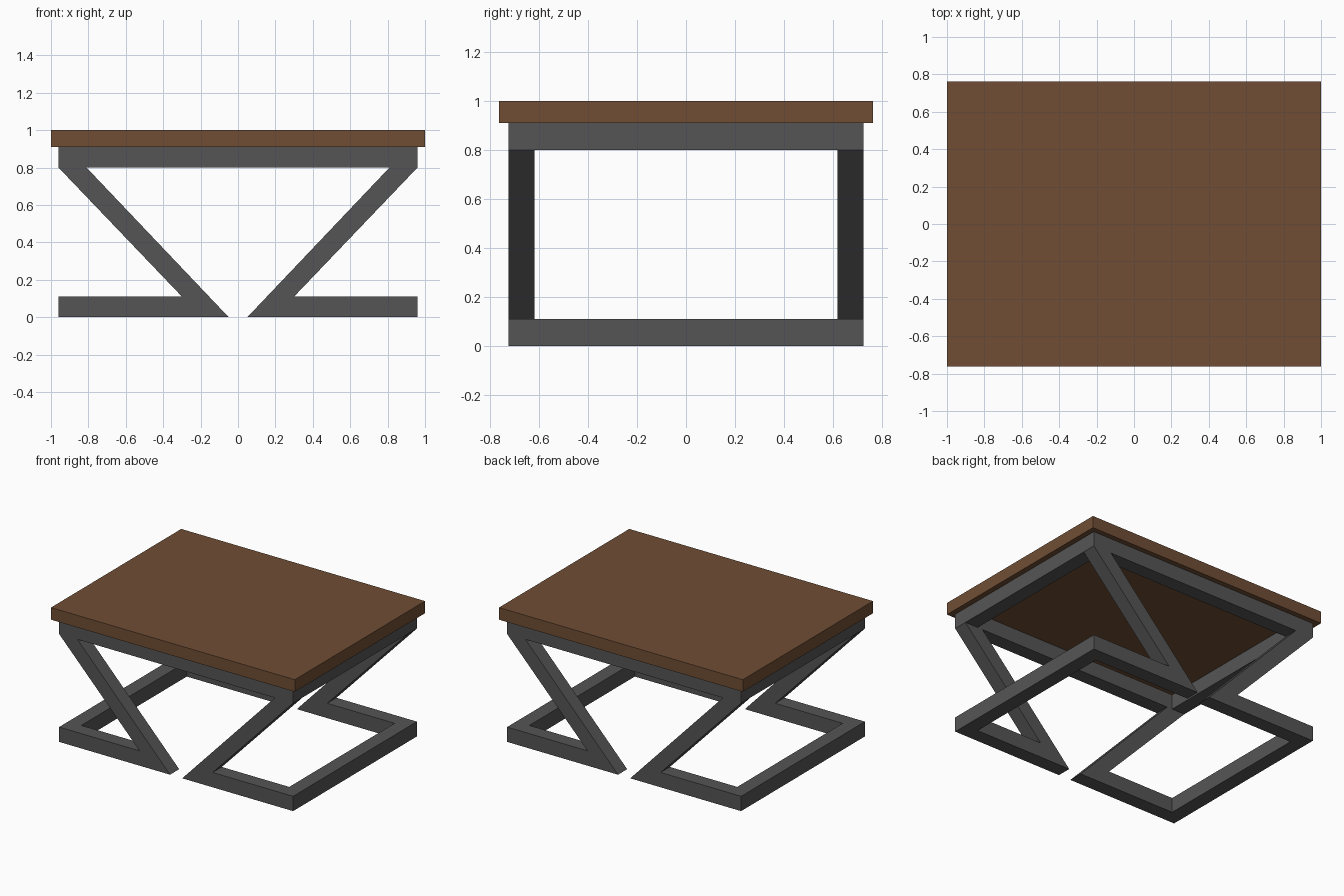
import bpy
import bmesh

old = bpy.data.objects.get("Cube")
if old:
    bpy.data.objects.remove(old, do_unlink=True)


def make_material(name, colour):
    mat = bpy.data.materials.new(name)
    mat.use_nodes = True
    mat.diffuse_color = colour
    mat.node_tree.nodes["Principled BSDF"].inputs["Base Color"].default_value = colour
    return mat


wood = make_material("brown wood", (0.162, 0.076, 0.035, 1))
steel = make_material("dark grey steel", (0.091, 0.091, 0.091, 1))


def prism(name, profile, y0, y1, mat):
    """Extrude an (x, z) outline from y0 to y1."""
    bm = bmesh.new()
    face = bm.faces.new([bm.verts.new((x, y0, z)) for x, z in profile])
    new = bmesh.ops.extrude_face_region(bm, geom=[face])["geom"]
    verts = [v for v in new if isinstance(v, bmesh.types.BMVert)]
    bmesh.ops.translate(bm, verts=verts, vec=(0, y1 - y0, 0))
    bmesh.ops.recalc_face_normals(bm, faces=bm.faces)
    mesh = bpy.data.meshes.new(name)
    bm.to_mesh(mesh)
    bm.free()
    mesh.materials.append(mat)
    obj = bpy.data.objects.new(name, mesh)
    bpy.context.collection.objects.link(obj)
    return obj


def box(name, x0, x1, y0, y1, z0, z1, mat):
    return prism(name, [(x0, z0), (x1, z0), (x1, z1), (x0, z1)], y0, y1, mat)


X, Y = 0.96, 0.725       # outer half size of the steel frame
BAR = 0.107              # bar thickness
UNDER, TOP = 0.80, 0.91  # height of the upper frame
INNER = Y - BAR

# Table top
box("table_top", -1, 1, -0.763, 0.763, TOP, 1, wood)

# Upper frame rails, front and back
for side, y0, y1 in (("front", -Y, -INNER), ("back", INNER, Y)):
    box(side + "_top_rail", -X, X, y0, y1, UNDER, TOP, steel)

for side, s in (("left", 1), ("right", -1)):
    x0, x1 = sorted((s * X, s * (X - BAR)))
    # End rails joining front and back, above and on the floor
    box(side + "_top_rail", x0, x1, -INNER, INNER, UNDER, TOP, steel)
    box(side + "_floor_rail", x0, x1, -INNER, INNER, 0, 0.11, steel)
    # Slanted leg and its floor bar in one outline
    outline = [(X, 0), (0.05, 0), (0.81, UNDER), (X, UNDER), (0.30, 0.11), (X, 0.11)]
    outline = [(s * x, z) for x, z in outline]
    prism("front_" + side + "_leg", outline, -Y, -INNER, steel)
    prism("back_" + side + "_leg", outline, INNER, Y, steel)
